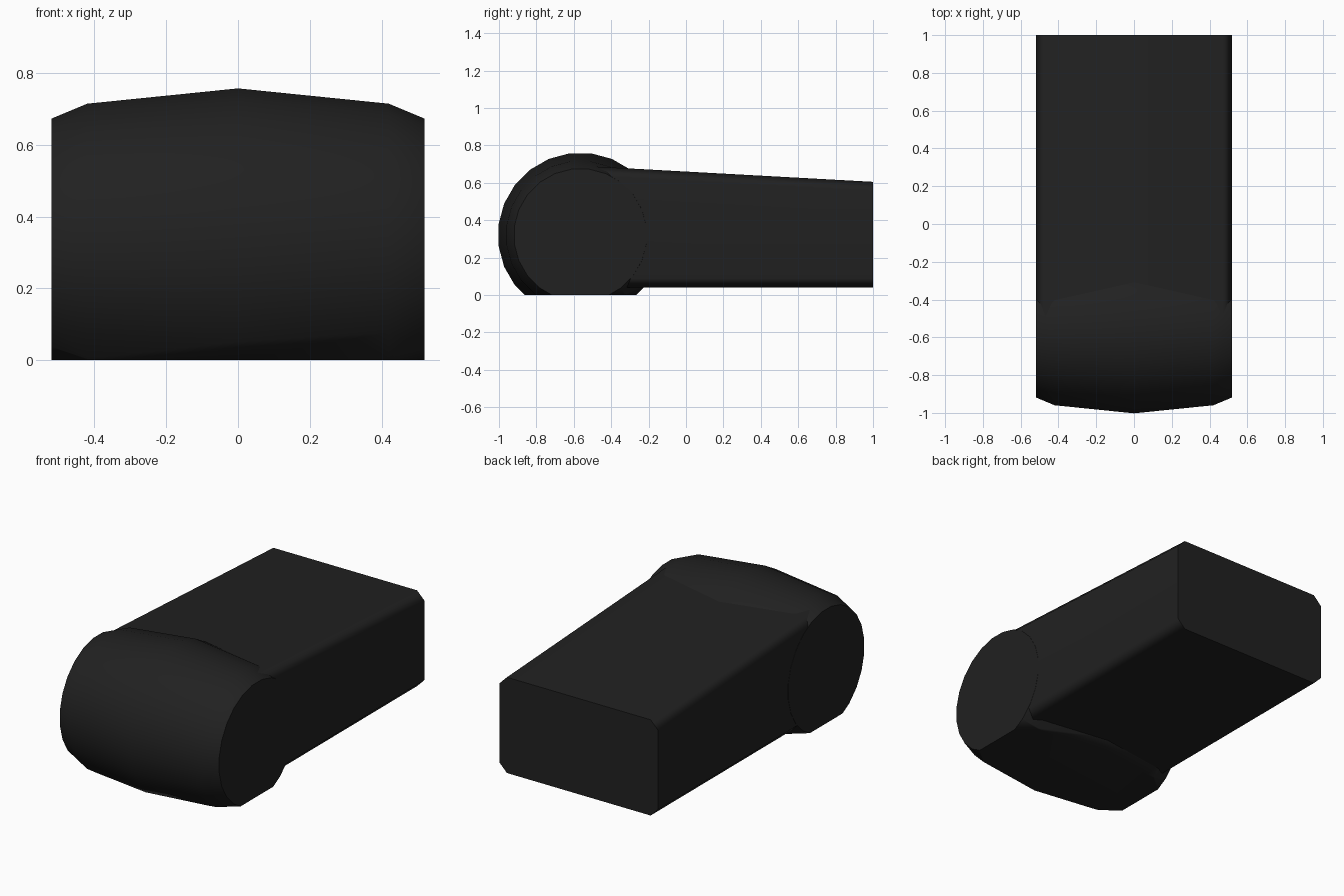
import bpy, bmesh
from math import sin, cos, pi, radians

if "Cube" in bpy.data.objects:
    bpy.data.objects.remove(bpy.data.objects["Cube"])

black = bpy.data.materials.new("matte_black")
black.diffuse_color = (0.015, 0.015, 0.015, 1)
black.use_nodes = True
black.node_tree.nodes["Principled BSDF"].inputs["Base Color"].default_value = black.diffuse_color


def loft(name, rings, cut_floor=False):
    """Skin a list of closed rings and cap both ends."""
    bm = bmesh.new()
    loops = [[bm.verts.new(p) for p in ring] for ring in rings]
    for a, b in zip(loops, loops[1:]):
        for i in range(len(a)):
            j = (i + 1) % len(a)
            bm.faces.new((a[i], a[j], b[j], b[i]))
    bm.faces.new(loops[0])
    bm.faces.new(loops[-1])
    if cut_floor:
        geom = bm.verts[:] + bm.edges[:] + bm.faces[:]
        cut = bmesh.ops.bisect_plane(bm, geom=geom, plane_co=(0, 0, 0),
                                     plane_no=(0, 0, 1), clear_inner=True)
        edges = [e for e in cut["geom_cut"] if isinstance(e, bmesh.types.BMEdge)]
        bmesh.ops.contextual_create(bm, geom=edges)
    bmesh.ops.recalc_face_normals(bm, faces=bm.faces[:])
    mesh = bpy.data.meshes.new(name)
    bm.to_mesh(mesh)
    bm.free()
    obj = bpy.data.objects.new(name, mesh)
    bpy.context.collection.objects.link(obj)
    mesh.materials.append(black)
    bpy.ops.object.select_all(action='DESELECT')
    obj.select_set(True)
    bpy.context.view_layer.objects.active = obj
    bpy.ops.object.shade_smooth_by_angle(angle=radians(50))
    mod = obj.modifiers.new("even_shading", 'WEIGHTED_NORMAL')
    mod.keep_sharp = True
    return obj


# Crowned drum lying across the front, sliced flat on the floor
SIDES, CY, CZ = 24, -0.565, 0.32


def drum_ring(x, r):
    angles = [(k + 0.5) * 2 * pi / SIDES for k in range(SIDES)]
    return [(x, CY + r * cos(a), CZ + r * sin(a)) for a in angles]


profile = [(-0.52, 0.356), (-0.42, 0.398), (0, 0.441), (0.42, 0.398), (0.52, 0.356)]
loft("front_drum", [drum_ring(x, r) for x, r in profile], cut_floor=True)


# Tapered body with chamfered long edges, running to the back
def body_ring(y, top, bottom=0.04, w=0.519, c=0.05):
    half = [(w - c, bottom), (w, bottom + c), (w, top - c), (w - c, top)]
    pts = half + [(-x, z) for x, z in reversed(half)]
    return [(x, y, z) for x, z in pts]


loft("body", [body_ring(-0.55, 0.690), body_ring(1.0, 0.605)])
